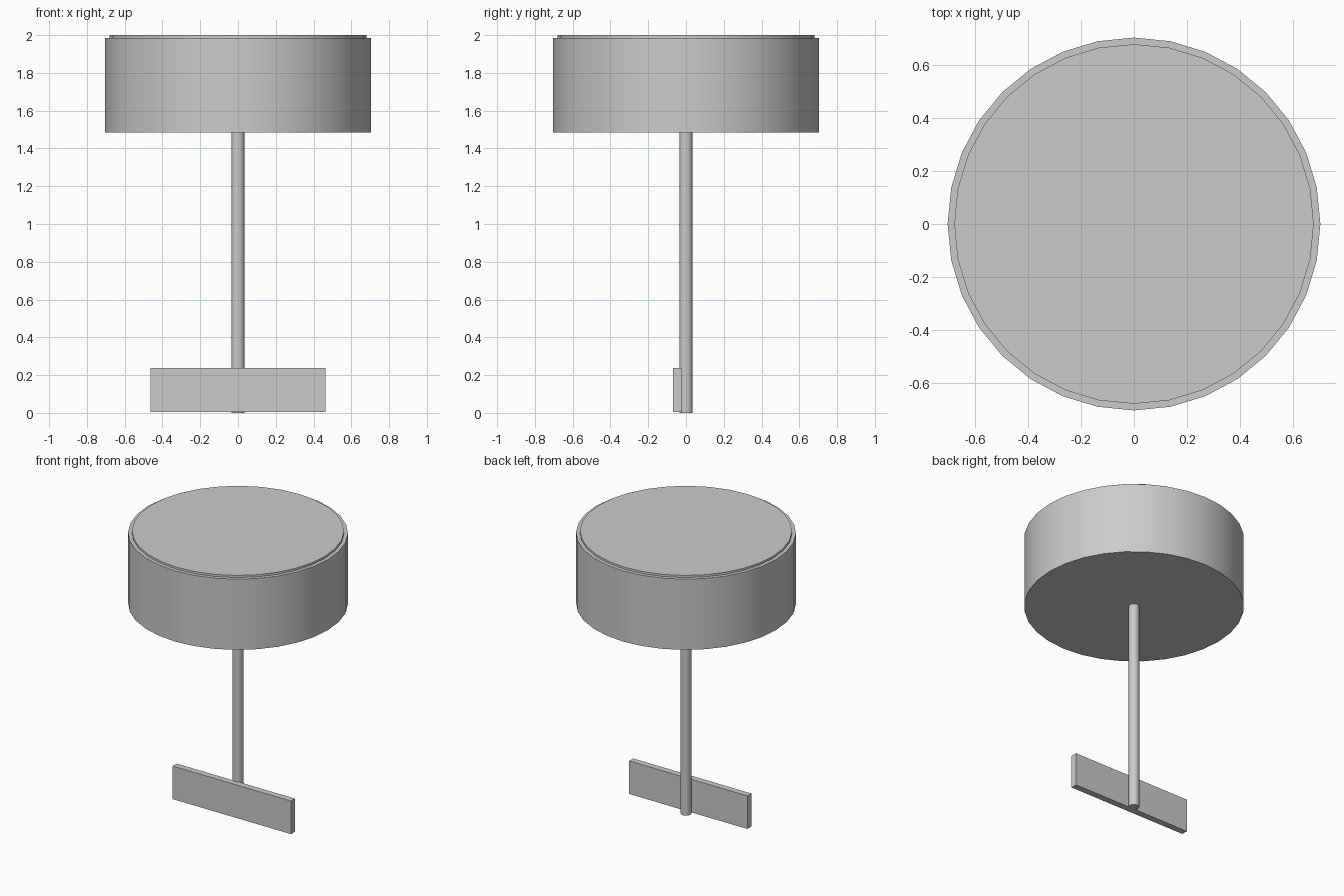
import bpy
import math

if "Cube" in bpy.data.objects:
    bpy.data.objects.remove(bpy.data.objects["Cube"])


def cylinder(name, radius, z0, z1, sides):
    bpy.ops.mesh.primitive_cylinder_add(vertices=sides, radius=radius, depth=z1 - z0,
                                        location=(0, 0, (z0 + z1) / 2))
    obj = bpy.context.object
    obj.name = name
    bpy.ops.object.shade_smooth_by_angle(angle=math.radians(30))
    return obj


def box(name, x, y, z):
    lo, hi = zip(x, y, z)
    bpy.ops.mesh.primitive_cube_add(size=1, location=[(a + b) / 2 for a, b in zip(lo, hi)])
    obj = bpy.context.object
    obj.name = name
    obj.scale = [b - a for a, b in zip(lo, hi)]
    bpy.ops.object.transform_apply(location=False, rotation=False, scale=True)
    return obj


# Round drum with a slightly smaller raised face on top
cylinder("drum", 0.705, 1.485, 1.985, 32)
cylinder("top_face", 0.68, 1.985, 2.0, 32)

# Thin central post
cylinder("post", 0.034, 0.0, 1.485, 32)

# Flat plate fixed to the front of the post's foot
box("foot_plate", (-0.463, 0.463), (-0.07, -0.025), (0.004, 0.238))
